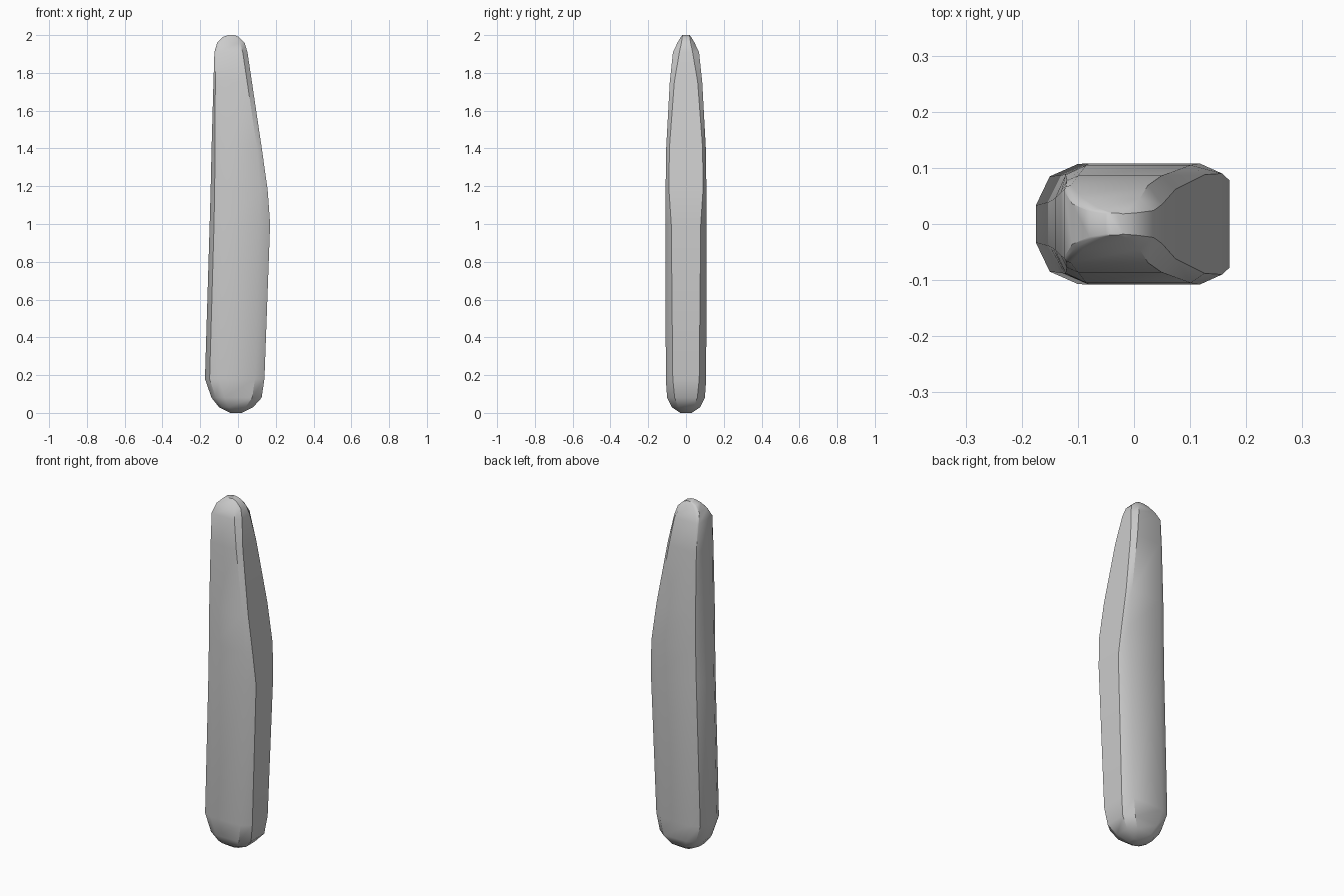
import bpy, bmesh, math

cube = bpy.data.objects.get("Cube")
if cube:
    bpy.data.objects.remove(cube)

grey = bpy.data.materials.new("plain grey")
grey.use_nodes = True
grey.diffuse_color = (0.6, 0.6, 0.6, 1)
grey.node_tree.nodes["Principled BSDF"].inputs["Base Color"].default_value = grey.diffuse_color

# Each section: height, left x, right x, half depth, right bevel run,
# right flat half depth, left bevel run, left flat half depth
SECTIONS = [
    (0.00, -0.04, 0.02, 0.03, 0.02, 0.02, 0.02, 0.02),
    (0.03, -0.10, 0.08, 0.075, 0.04, 0.04, 0.05, 0.025),
    (0.08, -0.14, 0.125, 0.10, 0.05, 0.06, 0.07, 0.03),
    (0.18, -0.175, 0.14, 0.107, 0.05, 0.07, 0.075, 0.033),
    (1.00, -0.15, 0.17, 0.108, 0.06, 0.078, 0.07, 0.04),
    (1.18, -0.145, 0.157, 0.108, 0.04, 0.09, 0.065, 0.043),
    (1.40, -0.14, 0.126, 0.105, 0.025, 0.088, 0.055, 0.047),
    (1.75, -0.13, 0.074, 0.086, 0.025, 0.062, 0.03, 0.057),
    (1.91, -0.125, 0.050, 0.069, 0.025, 0.035, 0.012, 0.06),
    (1.96, -0.11, 0.035, 0.045, 0.025, 0.024, 0.02, 0.036),
    (1.99, -0.08, 0.005, 0.027, 0.015, 0.02, 0.02, 0.023),
    (2.00, -0.05, -0.02, 0.02, 0.01, 0.018, 0.01, 0.018),
]


def section_ring(bm, z, left, right, depth, r_run, r_flat, l_run, l_flat):
    """Closed outline with one bevel on the right and two on the left."""
    middle = l_flat + (depth - l_flat) * 0.7
    half = [(right, r_flat), (right - r_run, depth), (left + l_run, depth),
            (left + l_run * 0.33, middle), (left, l_flat)]
    outline = half + [(x, -y) for x, y in reversed(half)]
    return [bm.verts.new((x, y, z)) for x, y in outline]


# Tapered bar, lofted through its sections
bm = bmesh.new()
rings = [section_ring(bm, *s) for s in SECTIONS]
for low, high in zip(rings, rings[1:]):
    for i in range(len(low)):
        j = (i + 1) % len(low)
        bm.faces.new((low[i], low[j], high[j], high[i]))
bm.faces.new(rings[0][::-1])
bm.faces.new(rings[-1])
bmesh.ops.recalc_face_normals(bm, faces=bm.faces)
mesh = bpy.data.meshes.new("tapered_bar")
bm.to_mesh(mesh)
bm.free()
mesh.materials.append(grey)

bar = bpy.data.objects.new("tapered_bar", mesh)
bpy.context.collection.objects.link(bar)
bpy.context.view_layer.objects.active = bar
bar.select_set(True)
bpy.ops.object.shade_smooth_by_angle(angle=math.radians(35))
